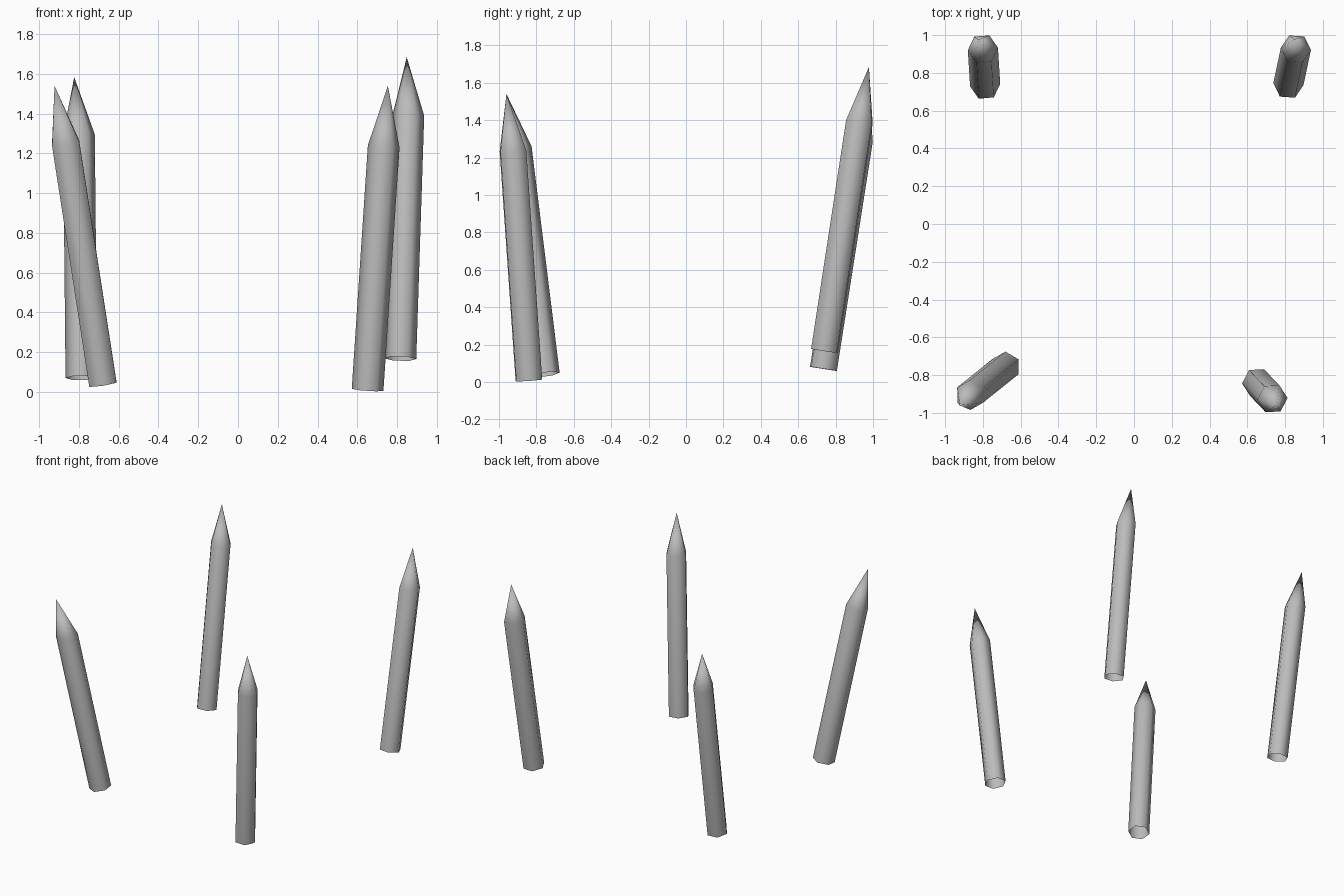
import bpy
import bmesh
import math
from mathutils import Vector, Matrix

cube = bpy.data.objects.get("Cube")
if cube:
    bpy.data.objects.remove(cube)

SIDES = 6
RADIUS = 0.08

# One plain grey for every stake
grey = bpy.data.materials.new("stake_grey")
grey.use_nodes = True
colour = (0.5, 0.5, 0.5, 1)
grey.diffuse_color = colour
grey.node_tree.nodes["Principled BSDF"].inputs["Base Color"].default_value = colour


def make_stake(name, foot, shoulder, tip, turn):
    """Leaning six-sided shaft, open at the foot, with a pointed top."""
    foot, shoulder = Vector(foot), Vector(shoulder)
    axis = shoulder - foot
    lean = Vector((0, 0, 1)).rotation_difference(axis).to_matrix()
    spin = lean @ Matrix.Rotation(math.radians(turn), 3, "Z")

    bm = bmesh.new()
    rings = []
    for centre in (foot, shoulder):
        ring = []
        for i in range(SIDES):
            a = math.tau * i / SIDES
            corner = Vector((math.cos(a), math.sin(a), 0)) * RADIUS
            ring.append(bm.verts.new(centre + spin @ corner))
        rings.append(ring)
    point = bm.verts.new(tip)

    low, high = rings
    for i in range(SIDES):
        j = (i + 1) % SIDES
        bm.faces.new((low[i], low[j], high[j], high[i]))
        bm.faces.new((high[i], high[j], point))
    for face in bm.faces:
        face.smooth = True

    mesh = bpy.data.meshes.new(name)
    bm.to_mesh(mesh)
    bm.free()
    mesh.materials.append(grey)
    stake = bpy.data.objects.new(name, mesh)
    bpy.context.collection.objects.link(stake)
    return stake


# Four stakes, one per corner, each leaning outward
make_stake("front_right_stake", (-0.68, -0.755, 0.04),
           (-0.867, -0.905, 1.25), (-0.923, -0.96, 1.54), 30)
make_stake("front_left_stake", (0.652, -0.84, 0.01),
           (0.733, -0.925, 1.235), (0.754, -0.96, 1.54), 3)
make_stake("back_right_stake", (-0.788, 0.735, 0.07),
           (-0.80, 0.927, 1.295), (-0.824, 0.975, 1.583), 5)
make_stake("back_left_stake", (0.817, 0.74, 0.167),
           (0.857, 0.927, 1.39), (0.849, 0.978, 1.684), -4)
